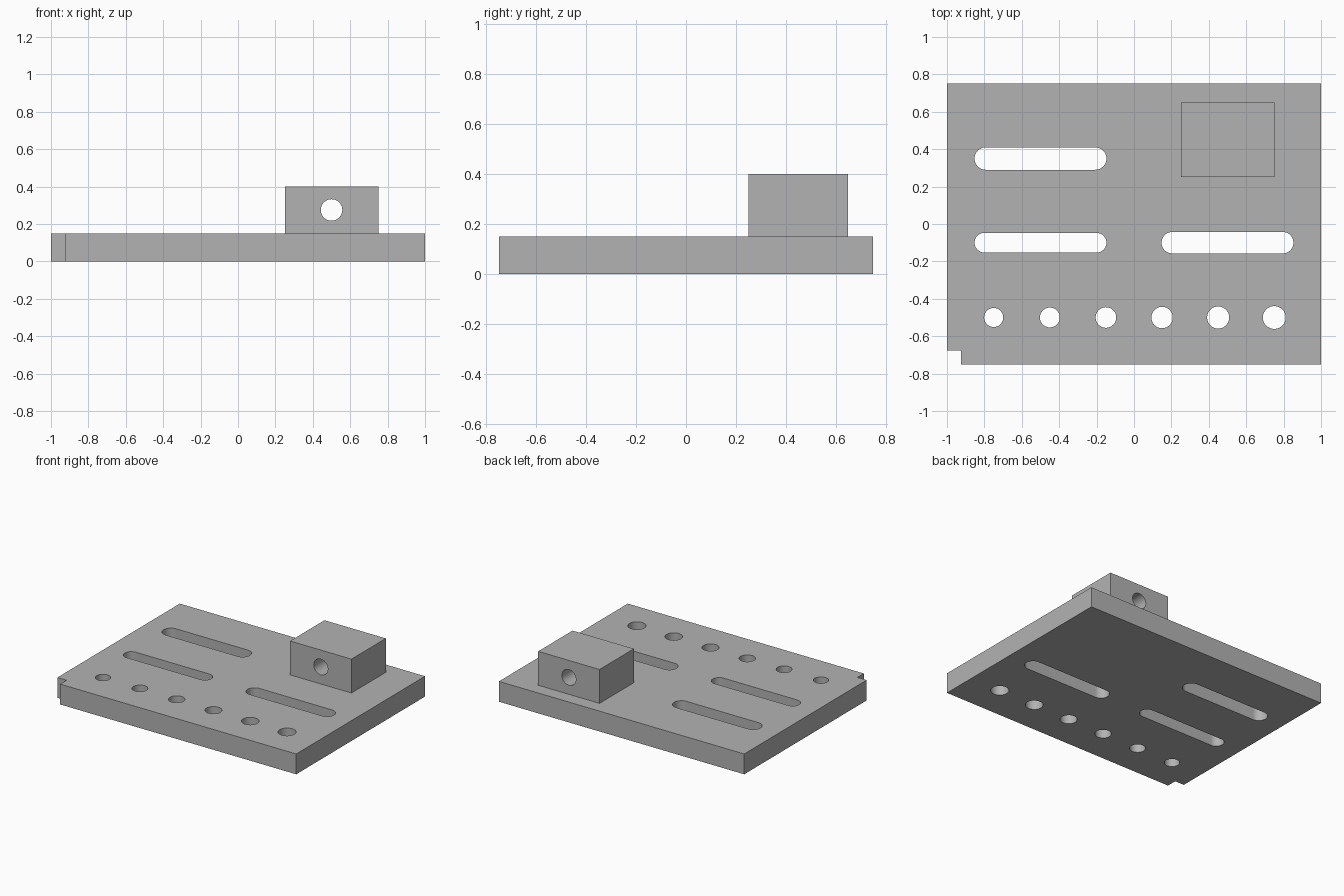
import bpy, bmesh, math
from mathutils import Matrix, Vector

if "Cube" in bpy.data.objects:
    bpy.data.objects.remove(bpy.data.objects["Cube"])

grey = bpy.data.materials.new("machined grey")
grey.use_nodes = True
grey.diffuse_color = (0.45, 0.45, 0.45, 1)
grey.node_tree.nodes["Principled BSDF"].inputs["Base Color"].default_value = grey.diffuse_color


def prism(name, outline, z0, z1, matrix=Matrix()):
    """Extrude a counter-clockwise outline from z0 to z1."""
    bm = bmesh.new()
    face = bm.faces.new([bm.verts.new((x, y, z0)) for x, y in outline])
    top = bmesh.ops.extrude_face_region(bm, geom=[face])["geom"]
    verts = [g for g in top if isinstance(g, bmesh.types.BMVert)]
    bmesh.ops.translate(bm, verts=verts, vec=(0, 0, z1 - z0))
    bmesh.ops.transform(bm, matrix=matrix, verts=bm.verts)
    bmesh.ops.recalc_face_normals(bm, faces=bm.faces)
    mesh = bpy.data.meshes.new(name)
    bm.to_mesh(mesh)
    bm.free()
    mesh.materials.append(grey)
    ob = bpy.data.objects.new(name, mesh)
    bpy.context.collection.objects.link(ob)
    return ob


def rounded(x, y, radius, length=0.0, steps=24):
    """Slot outline; zero length between the end centres gives a circle."""
    pts = []
    for side in (1, -1):
        for i in range(steps + (1 if length else 0)):
            a = math.pi * (i / steps - 0.5)
            pts.append((x + side * (length / 2 + radius * math.cos(a)),
                        y + side * radius * math.sin(a)))
    return pts


def cut(target, cutters):
    """Subtract the cutters, then discard them."""
    bpy.context.view_layer.objects.active = target
    for cutter in cutters:
        cutter.hide_render = True
        mod = target.modifiers.new("cut", 'BOOLEAN')
        mod.operation = 'DIFFERENCE'
        mod.solver = 'EXACT'
        mod.object = cutter
        bpy.ops.object.modifier_apply(modifier=mod.name)
        bpy.data.objects.remove(cutter)
    bpy.ops.object.select_all(action='DESELECT')
    target.select_set(True)
    bpy.ops.object.shade_smooth_by_angle(angle=math.radians(30))


# Base plate with a square notch in the front right corner
plate = prism("base_plate", [(-0.925, -0.75), (1, -0.75), (1, 0.75), (-1, 0.75),
                             (-1, -0.675), (-0.925, -0.675)], 0, 0.15)

# Row of round holes that widen towards the left, and three slots
cutters = [prism("hole_cutter", rounded(-0.75 + 0.3 * i, -0.5, 0.051 + 0.002 * i), -0.1, 0.3)
           for i in range(6)]
for x, y, r in ((-0.5, 0.35, 0.06), (-0.5, -0.1, 0.0525), (0.5, -0.1, 0.0575)):
    cutters.append(prism("slot_cutter", rounded(x, y, r, 0.705 - 2 * r), -0.1, 0.3))
cut(plate, cutters)

# Raised block with a bore running front to back
block = prism("raised_block", [(0.25, 0.25), (0.75, 0.25), (0.75, 0.65), (0.25, 0.65)], 0.15, 0.4)
bore = prism("bore_cutter", rounded(0.5, 0.275, 0.0575), -0.8, -0.1,
             Matrix.Rotation(math.radians(90), 4, 'X'))
cut(block, [bore])
